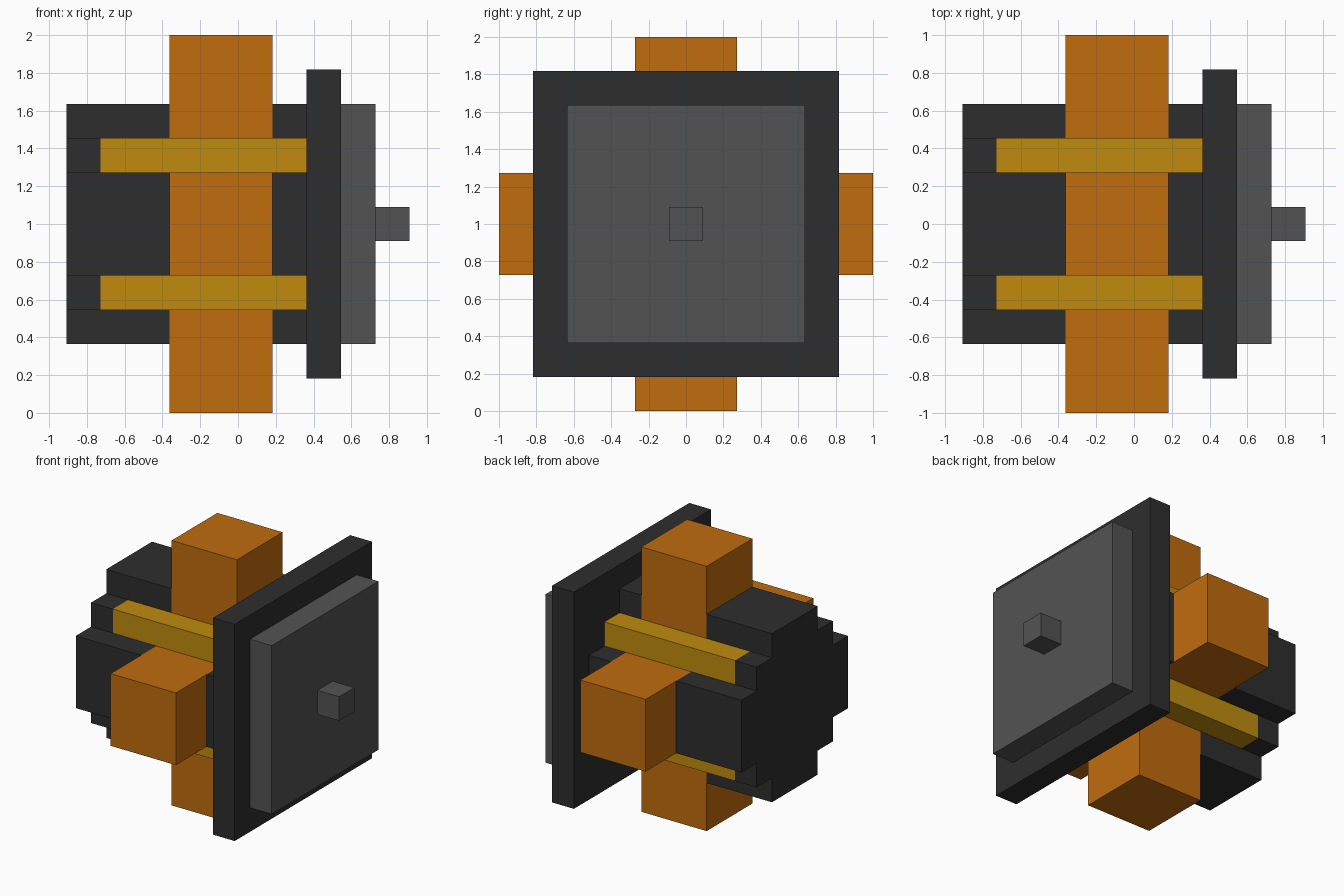
import bpy
import bmesh

U = 2 / 11  # grid unit: the longest side is 11 units

if "Cube" in bpy.data.objects:
    bpy.data.objects.remove(bpy.data.objects["Cube"], do_unlink=True)


def material(name, rgb):
    mat = bpy.data.materials.new(name)
    mat.use_nodes = True
    mat.diffuse_color = (*rgb, 1)
    mat.node_tree.nodes["Principled BSDF"].inputs["Base Color"].default_value = (*rgb, 1)
    return mat


CHARCOAL = material("charcoal", (0.027, 0.027, 0.027))
GREY = material("grey", (0.086, 0.086, 0.086))
ORANGE = material("orange", (0.53, 0.150, 0.004))
YELLOW = material("yellow", (0.525, 0.26, 0.0045))


def prism(name, quarter, x0, x1, mat, centre=(0, 0)):
    """Turn a quarter outline (y, z) four times and extrude it along x."""
    outline, pts = [], list(quarter)
    for _ in range(4):
        outline += pts
        pts = [(-z, y) for y, z in pts]
    bm = bmesh.new()
    verts = [bm.verts.new((x0 * U, (y + centre[0]) * U, (z + centre[1]) * U + 1))
             for y, z in outline]
    face = bm.faces.new(verts)
    moved = bmesh.ops.extrude_face_region(bm, geom=[face])["geom"]
    bmesh.ops.translate(bm, vec=((x1 - x0) * U, 0, 0),
                        verts=[g for g in moved if isinstance(g, bmesh.types.BMVert)])
    bmesh.ops.recalc_face_normals(bm, faces=bm.faces)
    mesh = bpy.data.meshes.new(name)
    bm.to_mesh(mesh)
    bm.free()
    mesh.materials.append(mat)
    obj = bpy.data.objects.new(name, mesh)
    bpy.context.collection.objects.link(obj)
    return obj


def square(half):
    return [(half, half)]


def cross(arm):
    return [(arm, 1.5), (1.5, 1.5), (1.5, arm)][:2] + [(1.5, arm)]


# Stepped round end block and the cross-shaped core on both sides of the arms
prism("rear_block", [(3.5, 1.5), (2.5, 1.5), (2.5, 2.5), (1.5, 2.5), (1.5, 3.5)],
      -5, -4, CHARCOAL)
prism("rear_core", cross(3.5), -4, -2, CHARCOAL)
prism("front_core", cross(3.5), 1, 2, CHARCOAL)

# Four radial arms joined in one cross
prism("radial_arms", cross(5.5), -2, 1, ORANGE)

# Rods lying in the four notches of the core
for side, y in (("right", -2), ("left", 2)):
    for level, z in (("lower", -2), ("upper", 2)):
        prism(f"{level}_{side}_rod", square(0.5), -4, 2, YELLOW, (y, z))

# Flange, face plate and shaft stub
prism("flange", square(4.5), 2, 3, CHARCOAL)
prism("face_plate", square(3.5), 3, 4, GREY)
prism("shaft_stub", square(0.5), 4, 5, GREY)
